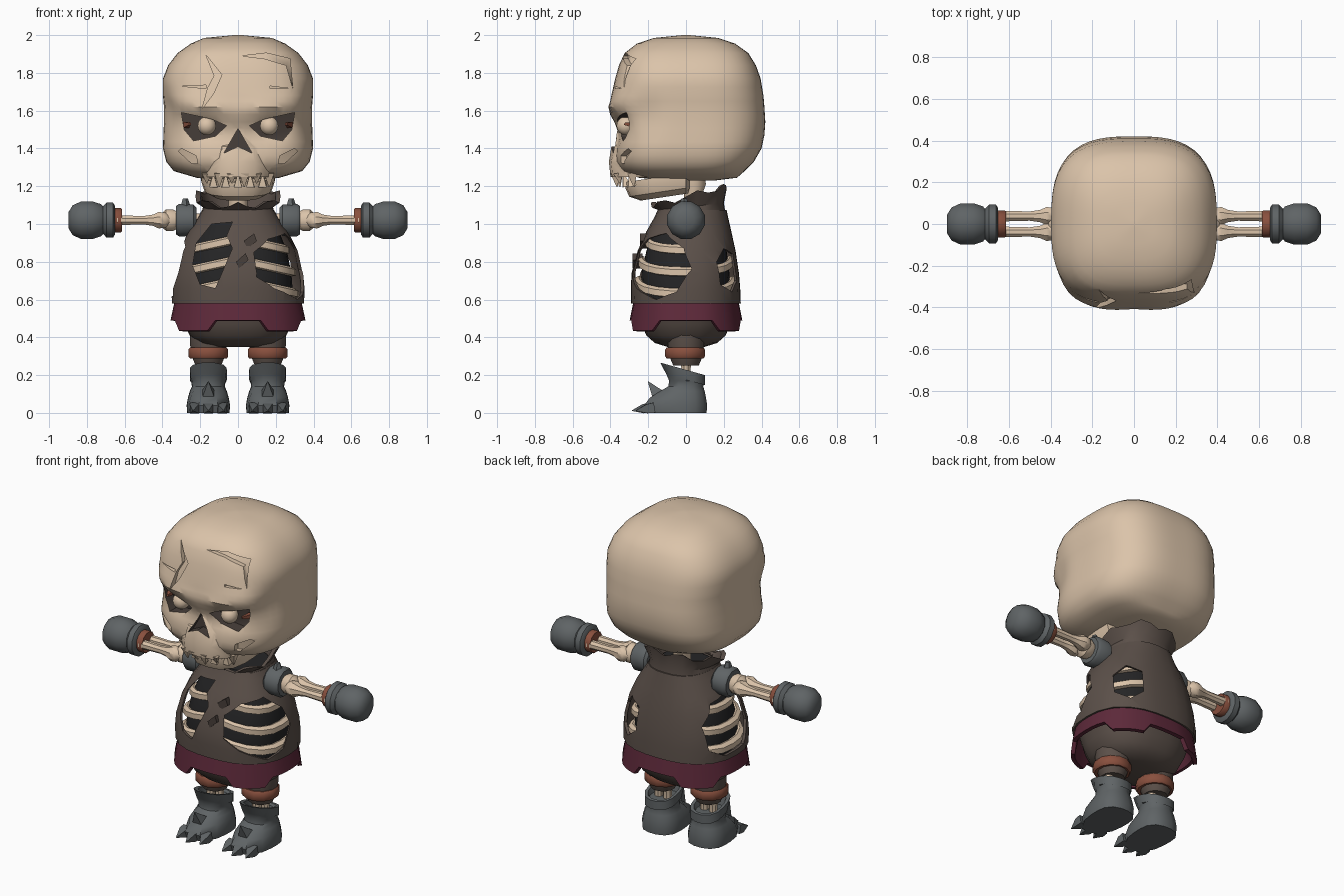
import bpy, bmesh, math
from mathutils import Vector, Matrix

if "Cube" in bpy.data.objects:
    bpy.data.objects.remove(bpy.data.objects["Cube"])


def material(name, r, g, b):
    m = bpy.data.materials.new(name)
    m.diffuse_color = (r, g, b, 1)
    m.use_nodes = True
    m.node_tree.nodes["Principled BSDF"].inputs["Base Color"].default_value = m.diffuse_color
    return m


BONE = material("bone", 0.71, 0.55, 0.40)
CLOTH = material("brown_cloth", 0.105, 0.080, 0.067)
DARK = material("dark_brown", 0.065, 0.050, 0.043)
SASH = material("maroon", 0.110, 0.022, 0.042)
STEEL = material("grey_armour", 0.115, 0.127, 0.132)
RUST = material("rust_leather", 0.25, 0.080, 0.048)
BLACK = material("black_inside", 0.018, 0.018, 0.019)


def finish(name, bm, mat):
    bmesh.ops.recalc_face_normals(bm, faces=bm.faces[:])
    me = bpy.data.meshes.new(name)
    bm.to_mesh(me)
    bm.free()
    me.materials.append(mat)
    ob = bpy.data.objects.new(name, me)
    bpy.context.collection.objects.link(ob)
    return ob


def loft(name, rings, mat, loop=False):
    """Skin a list of point rings; cap the ends or join last to first."""
    bm = bmesh.new()
    vs = [[bm.verts.new(p) for p in ring] for ring in rings]
    n = len(vs[0])
    for a, b in zip(vs, vs[1:] + ([vs[0]] if loop else [])):
        for i in range(n):
            bm.faces.new((a[i], a[(i + 1) % n], b[(i + 1) % n], b[i]))
    if not loop:
        bm.faces.new(vs[0])
        bm.faces.new(vs[-1])
    return finish(name, bm, mat)


def ring(z, a, yf, yb, n=24, e=2.5, cx=0, s=1, zf=None):
    """Rounded-square outline with its own front and back depth."""
    pts = []
    for i in range(n):
        t = 2 * math.pi * i / n
        c, d = math.cos(t), math.sin(t)
        b = yb if d > 0 else -yf
        r = s * (abs(c / a) ** e + abs(d / b) ** e) ** (-1 / e)
        x, y = r * c, r * d
        pts.append(Vector((cx + x, y, z + (zf(x, y, t) if zf else 0))))
    return pts


def at(rows, z):
    for p, q in zip(rows, rows[1:]):
        if min(p[0], q[0]) <= z <= max(p[0], q[0]):
            k = (z - p[0]) / (q[0] - p[0])
            return [u + (v - u) * k for u, v in zip(p, q)]
    return rows[-1]


def tube(name, p0, p1, prof, mat, n=10):
    """Turned part along p0-p1; prof holds (distance fraction, radius)."""
    p0, p1 = Vector(p0), Vector(p1)
    q = (p1 - p0).to_track_quat('Z', 'Y')
    rings = [[p0.lerp(p1, t) + q @ Vector((r * math.cos(2 * math.pi * (i + .5) / n),
              r * math.sin(2 * math.pi * (i + .5) / n), 0)) for i in range(n)] for t, r in prof]
    return loft(name, rings, mat)


def ball(name, c, r, mat):
    prof = [(.5 - .5 * math.cos(math.pi * k / 8), r * max(.05, math.sin(math.pi * k / 8))) for k in range(9)]
    c = Vector(c)
    return tube(name, c - Vector((0, 0, r)), c + Vector((0, 0, r)), prof, mat, 14)


def prism(name, pts, near, far, mat, turn=0):
    """Outline (u, z) pushed outward from the axis, facing front then turned."""
    m = Matrix.Rotation(math.radians(turn), 4, 'Z')
    bm = bmesh.new()
    a = [bm.verts.new(m @ Vector((u, -(near(u, z) if callable(near) else near), z))) for u, z in pts]
    b = [bm.verts.new(m @ Vector((u, -far, z))) for u, z in pts]
    bm.faces.new(a)
    bm.faces.new(b)
    for i in range(len(pts)):
        j = (i + 1) % len(pts)
        bm.faces.new((a[i], a[j], b[j], b[i]))
    bmesh.ops.triangulate(bm, faces=bm.faces[:])
    return finish(name, bm, mat)


def combine(ob, tool, op='DIFFERENCE'):
    mod = ob.modifiers.new("cut", 'BOOLEAN')
    mod.operation, mod.solver, mod.object = op, 'EXACT', tool
    mod.material_mode = 'TRANSFER'
    bpy.context.view_layer.objects.active = ob
    bpy.ops.object.modifier_apply(modifier=mod.name)
    bpy.data.objects.remove(tool)


# skull: rows of height, half width, front, back
HEAD = [(2.0, .02, -.02, .02), (1.985, .18, -.17, .17), (1.955, .25, -.26, .26), (1.905, .32, -.325, .33),
        (1.84, .37, -.355, .37), (1.77, .397, -.375, .395), (1.68, .397, -.395, .41), (1.62, .392, -.398, .415),
        (1.54, .392, -.37, .42), (1.47, .395, -.36, .415), (1.40, .397, -.37, .40), (1.33, .38, -.37, .36),
        (1.28, .34, -.34, .31), (1.245, .22, -.25, .27), (1.23, .1, -.1, .15)]
dense = []
for p, q in zip(HEAD, HEAD[1:]):
    dense += [p, [(u + v) / 2 for u, v in zip(p, q)]]
skull = loft("skull", [ring(*r, n=64, e=3) for r in dense + [HEAD[-1]]], BONE)


def bump(v, c, w):
    return math.exp(-((v - c) / w) ** 2)


# frowning brow, sunken eyes and temples
for v in skull.data.vertices:
    x, y, z = v.co
    if y < 0:
        ax, d = abs(x), z - 1.52 - .22 * abs(x)
        f = max(0, min(1, (-y - .2) / .12))
        v.co.y += f * (.03 * bump(d, -.05, .06) * bump(ax, .18, .1) - .018 * bump(d, .06, .05))
        v.co.x *= 1 - .05 * bump(z, 1.58, .1) * bump(y, -.22, .08)

muzzle = [(1.50, .06, -.365, .05), (1.41, .15, -.395, .05), (1.33, .21, -.408, .05), (1.25, .20, -.40, .05)]
combine(skull, loft("muzzle", [ring(*r, n=28, e=3) for r in muzzle], BONE), 'UNION')


def under_face(depth):
    def f(x, z):
        _, a, yf, _ = at(HEAD, z)
        return -yf * (1 - min(.95, abs(x) / a) ** 3) ** (1 / 3) - depth
    return f


# sockets, nose hole and cracks
for s in (-1, 1):
    socket = [(.06, 1.52), (.14, 1.555), (.30, 1.59), (.285, 1.50), (.235, 1.44), (.12, 1.465)]
    combine(skull, prism("socket_cut", [(s * u, z) for u, z in socket], under_face(.08), .6, DARK))
    cheek = [(.22, 1.36), (.30, 1.40), (.315, 1.385), (.245, 1.32), (.215, 1.32)]
    combine(skull, prism("cheek_cut", [(s * u, z) for u, z in cheek], under_face(.03), .6, BONE))
combine(skull, prism("nose_cut", [(0, 1.505), (-.075, 1.375), (0, 1.41), (.075, 1.375)], .335, .6, DARK))
for crack in ([(-.17, 1.895), (-.125, 1.785), (-.16, 1.72), (-.19, 1.61), (-.13, 1.69), (-.085, 1.79)],
              [(.02, 1.89), (.15, 1.905), (.275, 1.875), (.29, 1.72), (.255, 1.84), (.14, 1.875)],
              [(-.30, 1.73), (-.17, 1.735), (-.17, 1.717)], [(.17, 1.717), (.17, 1.73), (.28, 1.717)]):
    combine(skull, prism("crack_cut", crack, under_face(.025), .6, BONE))

# eyes, jaw, teeth, neck
for s, side in ((-1, "left"), (1, "right")):
    ball(side + "_eye", (s * .165, -.318, 1.52), .05, BONE)
    tube(side + "_eye_rim", (s * .275, -.27, 1.525), (s * .255, -.325, 1.53), [(0, .022), (1, .008)], RUST, 4)


def jaw_tilt(x, y, t):
    return .15 * (y + .3)


jaw = [(1.115, .13, -.24, .01), (1.145, .18, -.30, .02), (1.19, .195, -.32, .02), (1.225, .195, -.325, .02)]
loft("lower_jaw", [ring(*r, n=24, e=3, zf=jaw_tilt) for r in jaw], BONE)
for k in range(6):
    x = -.165 + .066 * k
    y = -.375 * (1 - (abs(x) / .2) ** 3) ** (1 / 3)
    tube("upper_tooth", (x, y, 1.27), (x, y + .01, 1.195 if k % 2 else 1.215), [(0, .036), (1, .003)], BONE, 4)
for k in range(5):
    x = -.13 + .065 * k
    y = -.315 * (1 - (abs(x) / .2) ** 3) ** (1 / 3)
    tube("lower_tooth", (x, y, 1.20), (x, y - .02, 1.265), [(0, .03), (1, .003)], BONE, 4)
tube("neck", (0, .04, 1.0), (0, .04, 1.28), [(0, .06), (.6, .05), (.75, .065), (1, .06)], BONE)

# torn tunic
BODY = [(.58, .35, -.29, .29), (.66, .352, -.292, .287), (.74, .345, -.288, .28), (.86, .315, -.255, .262),
        (.96, .265, -.21, .24), (1.04, .21, -.165, .222), (1.075, .19, -.15, .215)]
tunic = loft("tunic", [ring(*r) for r in BODY] + [ring(*r, s=.95) for r in reversed(BODY)], CLOTH, True)
for turn, hole in ((0, [(-.22, .90), (-.14, 1.0), (-.03, 1.01), (-.06, .94), (-.03, .87), (-.12, .66), (-.20, .68), (-.24, .78)]),
                   (45, [(-.13, .72), (-.12, .85), (-.03, .92), (.10, .95), (.21, .87), (.26, .76), (.21, .64), (.11, .60), (-.05, .66)]),
                   (-90, [(-.19, .66), (-.20, .80), (-.13, .92), (0, .95), (.12, .88), (.14, .74), (.07, .62), (-.10, .61)]),
                   (135, [(-.08, .68), (-.09, .80), (-.02, .87), (.07, .84), (.08, .70), (.01, .64)])):
    combine(tunic, prism("tunic_cut", hole, .08, .7, CLOTH, turn))
prism("stitch_upper", [(.03, .91), (.085, .95), (.10, .91), (.05, .87)], .19, .243, DARK)
prism("stitch_lower", [(-.01, .80), (.04, .845), (.055, .81), (.005, .765)], .23, .284, DARK)
loft("dark_chest", [ring(*r, s=.82) for r in BODY], BLACK)

# ribs
for z in (.68, .79, .90):
    def droop(x, y, t):
        return -.22 * abs(x) + .02
    a, yf, yb = at(BODY, z)[1:]
    prof = [(-.024, .86), (-.016, .925), (.016, .925), (.026, .86), (.016, .80), (-.016, .80)]
    loft("rib", [ring(z + dz, a, yf, yb, s=s, zf=droop) for dz, s in prof], BONE, True)


# ragged collar
def collar_edge(x, y, t):
    return .26 * y + .018 * math.sin(7 * t)


loft("collar", [ring(1.03, .20, -.165, .215), ring(1.09, .185, -.15, .20, zf=lambda x, y, t: .1 * y),
                ring(1.145, .225, -.185, .215, zf=collar_edge), ring(1.14, .20, -.16, .19, zf=collar_edge),
                ring(1.05, .165, -.13, .18)], CLOTH, True)


# sash with hanging corners, and trousers
def hem(x, y, t):
    return -.055 if math.cos(4 * t) < -.1 else 0


loft("sash", [ring(.58, .338, -.28, .28, n=48), ring(.49, .357, -.298, .298, n=48, zf=hem),
              ring(.487, .335, -.275, .275, n=48, zf=hem), ring(.57, .31, -.25, .25, n=48)], SASH, True)
loft("trousers", [ring(*r) for r in [(.575, .32, -.26, .26), (.47, .285, -.235, .235), (.41, .255, -.21, .21),
                                     (.37, .21, -.165, .165), (.35, .14, -.10, .10)]], CLOTH)

for s, side in ((-1, "left"), (1, "right")):
    # leg
    cx = s * .157
    tube(side + "_trouser_leg", (cx, 0, .25), (cx, 0, .43), [(0, .07), (.2, .085), (.6, .1), (1, .1)], CLOTH, 12)
    tube(side + "_knee_band", (cx, -.005, .287), (cx, -.005, .347), [(0, .1), (.2, .109), (.8, .109), (1, .1)], RUST, 12)
    for o in (-.03, .03):
        tube(side + "_shin_bone", (cx + o, 0, .15), (cx + o, 0, .28), [(0, .025), (.6, .025), (1, .035)], BONE, 8)
    # boot
    boot = [(0, .112, -.22, .11), (.04, .115, -.235, .113), (.08, .108, -.20, .107), (.115, .098, -.14, .1),
            (.14, .087, -.095, .092), (.17, .092, -.09, .098)]

    def slope(x, y, t):
        return -.28 * y
    cuff = [ring(.175, .098, -.105, .102, n=14, cx=cx, zf=slope), ring(.228, .098, -.14, .102, n=14, cx=cx, zf=slope),
            ring(.226, .08, -.11, .085, n=14, cx=cx, zf=slope), ring(.19, .07, -.09, .075, n=14, cx=cx)]
    loft(side + "_boot", [ring(*r, n=14, cx=cx) for r in boot] + cuff, STEEL)
    for o in (-.07, 0, .07):
        y = -.19 + abs(o) * .3
        tube(side + "_toe_claw", (cx + o, y, .028), (cx + o * 1.15, y - .095, .012), [(0, .038), (.4, .034), (1, .003)], STEEL, 4)
    tube(side + "_boot_spike", (cx, -.14, .085), (cx, -.20, .165), [(0, .055), (1, .003)], STEEL, 4)

    # arm
    def arm(name, prof, mat, y=0, n=12):
        x0, x1 = prof[0][0], prof[-1][0]
        tube(side + "_" + name, (s * x0, y, 1.02), (s * x1, y, 1.02), [((x - x0) / (x1 - x0), r) for x, r in prof], mat, n)
    arm("upper_arm", [(.12, .035), (.31, .04), (.345, .06), (.38, .06), (.41, .03)], BONE)
    arm("shoulder_band", [(.22, .07), (.235, .085), (.31, .09), (.328, .078)], STEEL)
    tube(side + "_shoulder_stud", (s * .28, -.01, 1.09), (s * .28, -.01, 1.135), [(0, .03), (1, .015)], STEEL, 5)
    for y in (-.038, .038):
        arm("forearm_bone", [(.36, .02), (.385, .043), (.42, .047), (.45, .032), (.50, .024), (.64, .028)], BONE, y, 8)
    arm("wrist_wrap", [(.615, .062), (.62, .066), (.66, .066)], RUST)
    arm("glove_cuff", [(.652, .08), (.662, .096), (.695, .096), (.715, .075)], STEEL)
    arm("fist", [(.70, .06), (.725, .088), (.77, .103), (.83, .103), (.875, .082), (.897, .045)], STEEL)

# smooth shading with crisp edges
bpy.ops.object.select_all(action='DESELECT')
for ob in bpy.context.scene.objects:
    ob.select_set(True)
    bpy.context.view_layer.objects.active = ob
bpy.ops.object.shade_smooth_by_angle(angle=math.radians(38))
